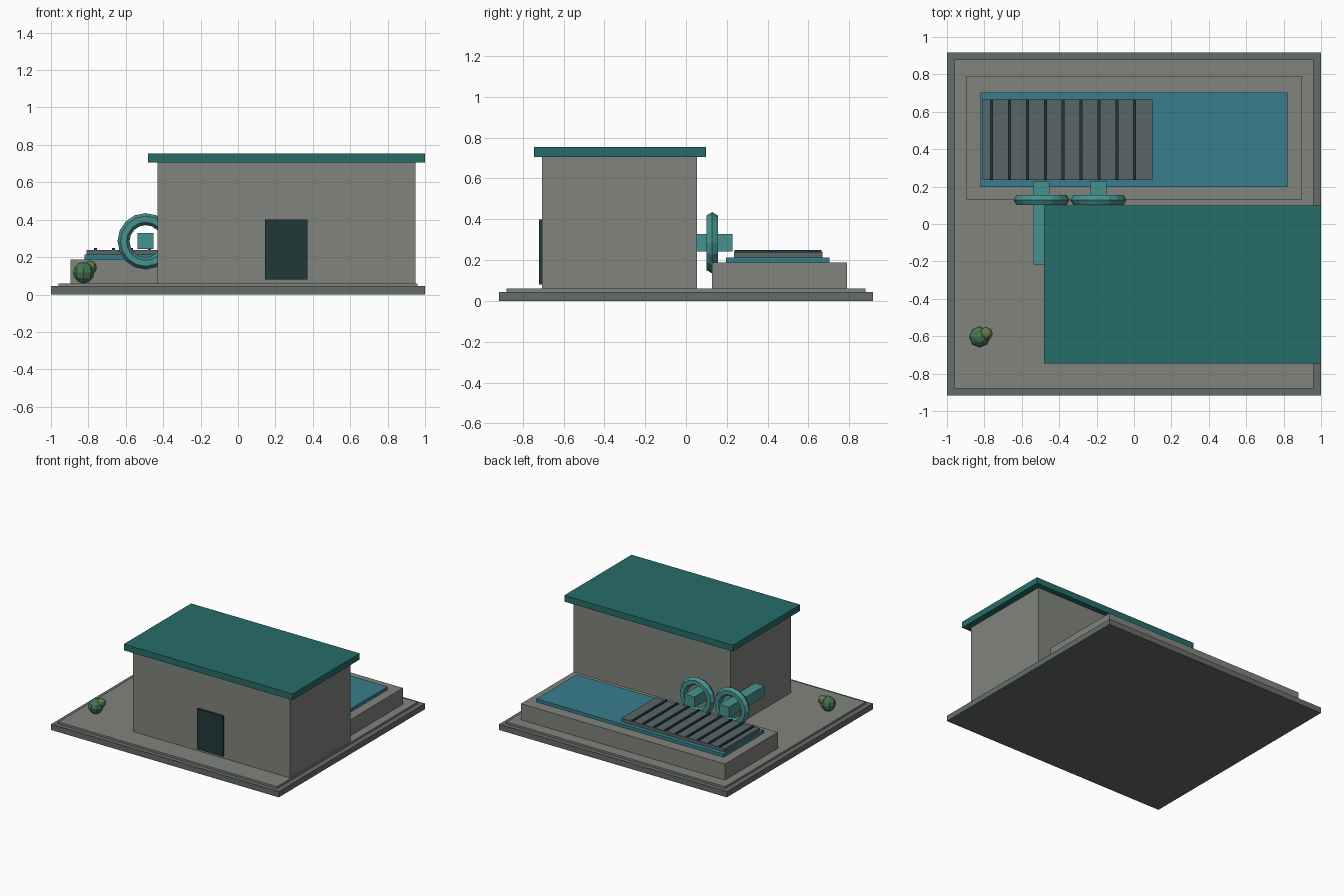
import bpy
from math import radians

if "Cube" in bpy.data.objects:
    bpy.data.objects.remove(bpy.data.objects["Cube"])


def mat(name, r, g, b):
    m = bpy.data.materials.new(name)
    m.diffuse_color = (r, g, b, 1)
    m.use_nodes = True
    m.node_tree.nodes["Principled BSDF"].inputs["Base Color"].default_value = m.diffuse_color
    return m


CONCRETE = mat("concrete", 0.22, 0.23, 0.21)
KERB = mat("kerb_grey", 0.13, 0.15, 0.14)
ROOF = mat("roof_teal", 0.02, 0.15, 0.14)
DOOR = mat("dark_green", 0.015, 0.04, 0.04)
WATER = mat("water_blue", 0.04, 0.21, 0.27)
GRATE = mat("grate_grey", 0.10, 0.13, 0.14)
PIPE = mat("pipe_teal", 0.06, 0.29, 0.27)
LEAF = mat("leaf_green", 0.06, 0.18, 0.08)
LEAF_2 = mat("leaf_olive", 0.13, 0.21, 0.06)


def finish(name, m):
    o = bpy.context.object
    o.name = name
    o.data.materials.append(m)
    return o


def box(name, x, y, z, m):
    """Box from (min, max) ranges on each axis."""
    bpy.ops.mesh.primitive_cube_add(size=1, location=[(a + b) / 2 for a, b in (x, y, z)])
    o = finish(name, m)
    o.scale = [b - a for a, b in (x, y, z)]
    return o


# Ground slabs
box("base_slab", (-1, 1), (-0.916, 0.916), (0, 0.045), KERB)
box("paving", (-0.96, 0.96), (-0.88, 0.88), (0.045, 0.06), CONCRETE)

# Pump house
box("house_walls", (-0.43, 0.95), (-0.705, 0.055), (0.06, 0.706), CONCRETE)
box("house_roof", (-0.48, 1.0), (-0.746, 0.098), (0.706, 0.755), ROOF)
box("door", (0.145, 0.372), (-0.721, -0.70), (0.08, 0.40), DOOR)

# Basin with water and grating
box("basin", (-0.895, 0.895), (0.127, 0.79), (0.06, 0.188), CONCRETE)
box("water", (-0.822, 0.822), (0.197, 0.702), (0.188, 0.213), WATER)
box("grate_plate", (-0.81, 0.10), (0.235, 0.668), (0.213, 0.239), GRATE)
for i in range(9):
    x = -0.761 + i * 0.0956
    box(f"grate_bar_{i + 1}", (x - 0.008, x + 0.008), (0.238, 0.664), (0.239, 0.249), DOOR)

# Square pipes with valve rings
for i, x in enumerate((-0.494, -0.19)):
    box(f"pipe_{i + 1}", (x - 0.043, x + 0.043), (-0.217, 0.227), (0.243, 0.328), PIPE)
    bpy.ops.mesh.primitive_torus_add(
        major_segments=16, minor_segments=6, major_radius=0.118, minor_radius=0.032,
        location=(x, 0.128, 0.285), rotation=(radians(90), 0, 0))
    finish(f"valve_ring_{i + 1}", PIPE)

# Bush
for name, r, loc, m in (("bush", 0.057, (-0.825, -0.604, 0.117), LEAF),
                        ("bush_top", 0.036, (-0.791, -0.586, 0.145), LEAF_2)):
    bpy.ops.mesh.primitive_uv_sphere_add(segments=8, ring_count=6, radius=r, location=loc)
    finish(name, m)
